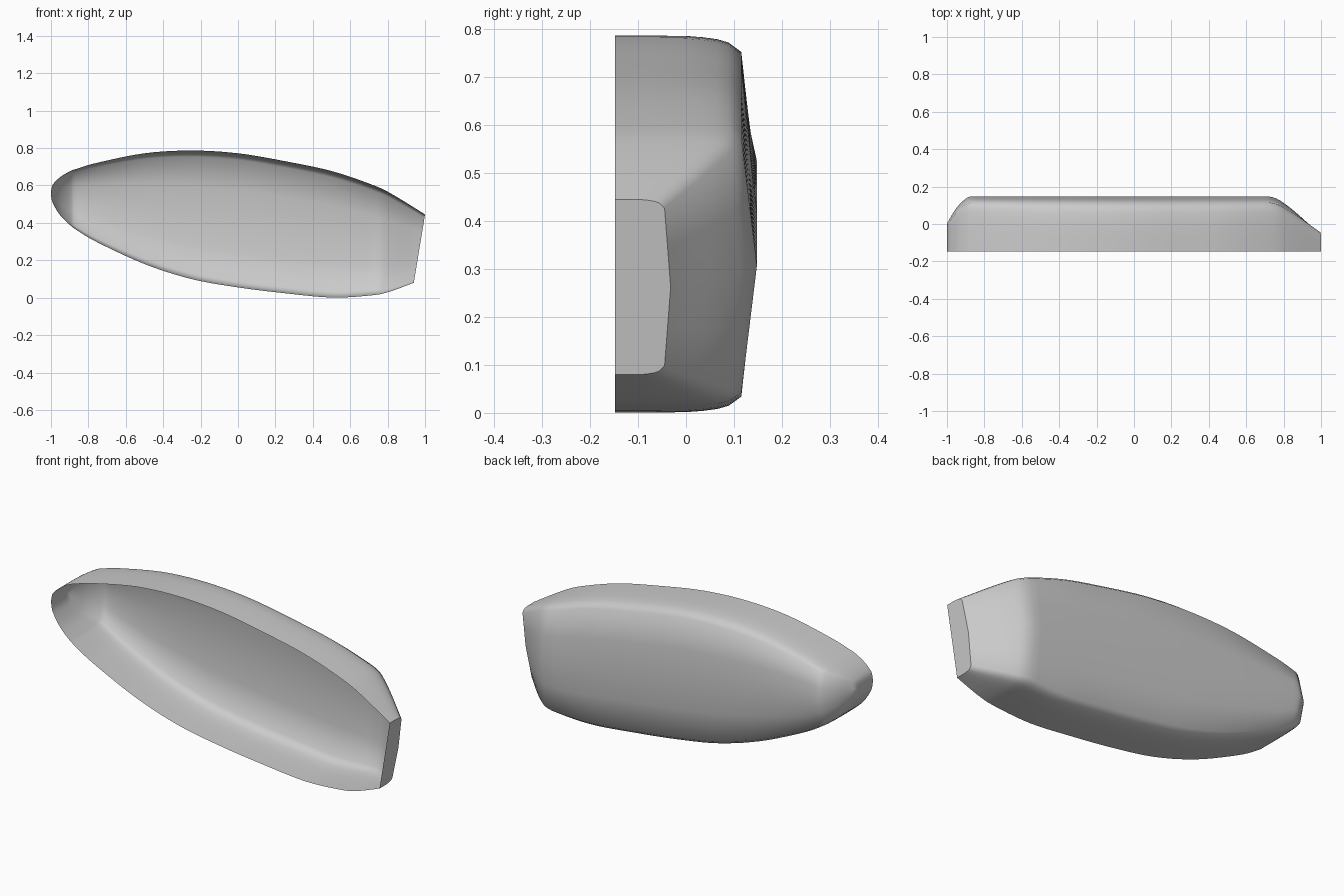
import bpy
import bmesh

cube = bpy.data.objects.get("Cube")
if cube:
    bpy.data.objects.remove(cube)

mat = bpy.data.materials.new("plain grey")
mat.use_nodes = True
GREY = (0.6, 0.6, 0.6, 1)
mat.diffuse_color = GREY
mat.node_tree.nodes["Principled BSDF"].inputs["Base Color"].default_value = GREY

# Stations along the hull: x at top, x at bottom, top z, bottom z, rear depth y
STATIONS = [
    (-1.0, -1.0, .565, .55, 0),
    (-.99, -.99, .605, .505, .02),
    (-.95, -.95, .645, .44, .085),
    (-.9, -.9, .675, .39, .135),
    (-.86, -.86, .69, .36, .148),
    (-.75, -.75, .722, .295, .148),
    (-.5, -.5, .772, .18, .148),
    (-.25, -.25, .787, .1, .148),
    (0, 0, .772, .055, .148),
    (.25, .25, .73, .024, .148),
    (.5, .5, .677, .001, .148),
    (.72, .71, .603, .012, .148),
    (.83, .81, .55, .032, .098),
    (1.0, .94, .445, .08, -.032),
]

# Half section: depth fraction from the open rim, inset as a fraction of height
HALF = [(0, 0), (.25, 0), (.5, .001), (.62, .005), (.72, .011),
        (.8, .021), (.89, .05), (.945, .275)]
SECTION = HALF + [(1, .5)] + [(d, 1 - f) for d, f in reversed(HALF)]


def spline(points, steps):
    """Smooth rows running through every station."""
    rows = []
    for i in range(len(points) - 1):
        a, b = points[max(i - 1, 0)], points[i]
        c, d = points[i + 1], points[min(i + 2, len(points) - 1)]
        for s in range(steps):
            t = s / steps
            rows.append([
                .5 * (2 * q + (r - p) * t + (2 * p - 5 * q + 4 * r - e) * t ** 2
                      + (3 * q - p - 3 * r + e) * t ** 3)
                for p, q, r, e in zip(a, b, c, d)])
    return rows + [list(points[-1])]


# Open-fronted hull lofted through the sections
bm = bmesh.new()
rings = []
for xt, xb, zt, zb, depth in spline(STATIONS, 5):
    depth = min(depth, .148)
    rings.append([bm.verts.new((xt + (xb - xt) * f,
                                -.148 + (depth + .148) * d,
                                max(zt + (zb - zt) * f, 0)))
                  for d, f in SECTION])
for r0, r1 in zip(rings, rings[1:]):
    for k in range(len(SECTION) - 1):
        bm.faces.new((r0[k], r0[k + 1], r1[k + 1], r1[k]))

# Narrow strip closing the pointed end, and flat plate closing the blunt end
bm.faces.new(list(reversed(rings[0])))
plate = bm.faces.new(rings[-1])
for face in bm.faces:
    face.smooth = True
plate.smooth = False
for edge in plate.edges:
    edge.smooth = False
bmesh.ops.recalc_face_normals(bm, faces=bm.faces)

mesh = bpy.data.meshes.new("hull_shell")
bm.to_mesh(mesh)
bm.free()
mesh.materials.append(mat)
hull = bpy.data.objects.new("hull_shell", mesh)
bpy.context.collection.objects.link(hull)
